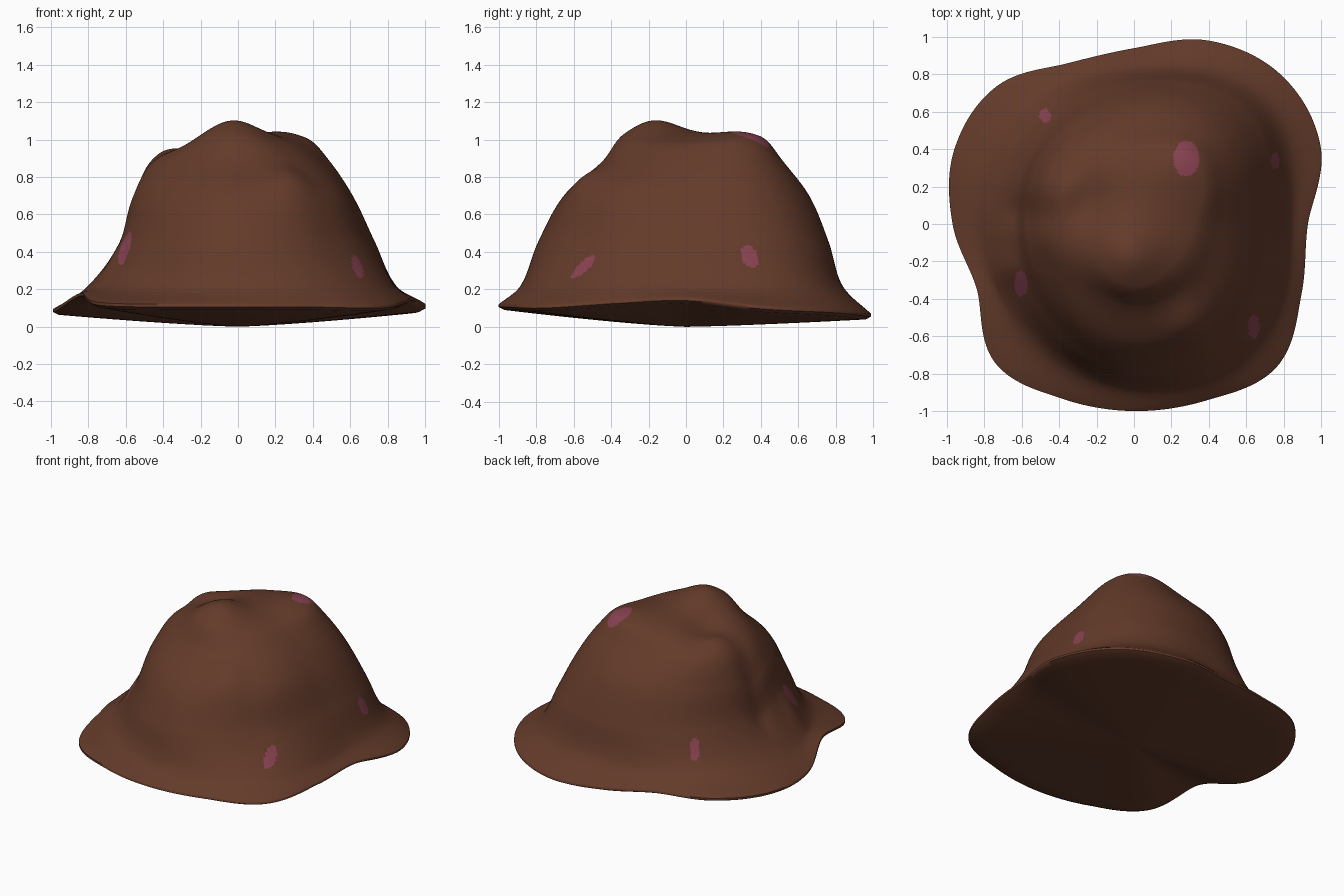
import bpy, bmesh, math
from mathutils import Vector

cube = bpy.data.objects.get("Cube")
if cube:
    bpy.data.objects.remove(cube, do_unlink=True)

SIDES = 320          # points around each loop
STEPS = 36           # loops between two contour levels
UNDER_STEPS = 10     # loops across the underside


def make_material(name, colour):
    mat = bpy.data.materials.new(name)
    mat.use_nodes = True
    mat.diffuse_color = (*colour, 1)
    mat.node_tree.nodes["Principled BSDF"].inputs["Base Color"].default_value = (*colour, 1)
    return mat


def hermite(b, c, start, end, t):
    """Smooth curve from b to c with given tangents."""
    return b + t * start + t * t * (3 * (c - b) - 2 * start - end) \
        + t * t * t * (2 * (b - c) + start + end)


def around(values, turn):
    """Smooth closed interpolation of evenly spaced values, turn in 0..1."""
    count = len(values)
    i = int(turn * count)
    a, b, c, d = [values[(i + k) % count] for k in (-1, 0, 1, 2)]
    return hermite(b, c, (c - a) / 2, (d - b) / 2, turn * count - i)


# Brim outline and brim height, counter-clockwise from +x
rim_radius = [.93, 1.08, 1.12, 1.06, .94, .93, 1.04, 1.04,
              .97, .91, 1.05, 1.01, 1.0, 1.02, 1.08, .97]
rim_height = [.155, .11, .09, .07, .08, .12, .12, .10,
              .10, .18, .13, .12, .12, .12, .115, .14]

# Crown contours: height, then radius around the crown
contours = [
    (0.99, [.32, .46, .37, .28, .22, .27, .33, .30]),
    (0.88, [.46, .59, .50, .51, .47, .42, .44, .45]),
    (0.70, [.60, .72, .65, .61, .57, .58, .65, .65]),
    (0.45, [.72, .85, .75, .69, .64, .69, .79, .76]),
    (0.22, [.84, .96, .82, .83, .80, .82, .88, .93]),
]

# Soft lumps and dents: x, y, spread, height
lumps = [
    (-.03, -.18, .13, .08),
    (.25, .33, .13, .035),
    (.30, -.56, .10, .05),
    (-.24, .12, .10, -.04),
    (-.38, .18, .08, .03),
    (-.58, .06, .07, -.07),
    (-.66, -.24, .06, .03),
]


def lump_height(x, y):
    return sum(h * math.exp(-((x - cx) ** 2 + (y - cy) ** 2) / (2 * s * s))
               for cx, cy, s, h in lumps)


def profile(turn):
    """Points (radius, height) from the crown centre out to the brim and back under."""
    rim = Vector((around(rim_radius, turn), around(rim_height, turn)))
    knots = [Vector((0, 1.03))]
    knots += [Vector((around(radii, turn), z)) for z, radii in contours]
    knots.append(rim)
    before = Vector((-knots[1].x, knots[1].y))
    after = rim + (rim - knots[-2])
    padded = [before] + knots + [after]
    points = []
    for a, b, c, d in zip(padded, padded[1:], padded[2:], padded[3:]):
        span = (c - b).length
        start, end = (c - a).normalized() * span, (d - b).normalized() * span
        points += [hermite(b, c, start, end, k / STEPS) for k in range(STEPS)]
    points.append(rim)
    # Rounded brim edge, then a shallow bowl underneath
    points.append(rim + Vector((0, -.015)))
    lip = rim + Vector((-.03, -.03))
    for k in range(UNDER_STEPS):
        f = 1 - k / UNDER_STEPS
        points.append(Vector((lip.x * f, lip.y * f ** 1.3)))
    return points[1:]


# Hat surface
bm = bmesh.new()
columns = []
for s in range(SIDES):
    turn = s / SIDES
    c, n = math.cos(turn * math.tau), math.sin(turn * math.tau)
    points = profile(turn)
    column = []
    for i, p in enumerate(points):
        x, y = p.x * c, p.x * n
        top = i < len(points) - UNDER_STEPS - 2
        column.append(bm.verts.new((x, y, p.y + (lump_height(x, y) if top else 0))))
    columns.append(column)

crown_centre = bm.verts.new((0, 0, 1.03 + lump_height(0, 0)))
under_centre = bm.verts.new((0, 0, 0))
for s in range(SIDES):
    a, b = columns[s], columns[(s + 1) % SIDES]
    bm.faces.new((crown_centre, a[0], b[0]))
    bm.faces.new((under_centre, b[-1], a[-1]))
    for i in range(len(a) - 1):
        bm.faces.new((a[i], a[i + 1], b[i + 1], b[i]))

# Round pink patches: centre and radius seen from above
patches = [
    (.28, .35, .07, .095),
    (-.475, .58, .032, .038),
    (-.605, -.32, .035, .07),
    (.755, .34, .023, .048),
    (.64, -.55, .032, .062),
]
bm.normal_update()
for f in bm.faces:
    m = f.calc_center_median()
    if f.normal.z > 0 and any(((m.x - x) / rx) ** 2 + ((m.y - y) / ry) ** 2 < 1
                              for x, y, rx, ry in patches):
        f.material_index = 1

mesh = bpy.data.meshes.new("floppy_hat")
bm.to_mesh(mesh)
bm.free()
mesh.materials.append(make_material("brown_felt", (.125, .043, .023)))
mesh.materials.append(make_material("pink_patch", (.245, .055, .082)))
hat = bpy.data.objects.new("floppy_hat", mesh)
bpy.context.collection.objects.link(hat)

bpy.ops.object.select_all(action="DESELECT")
hat.select_set(True)
bpy.context.view_layer.objects.active = hat
bpy.ops.object.shade_smooth_by_angle(angle=math.radians(60))
